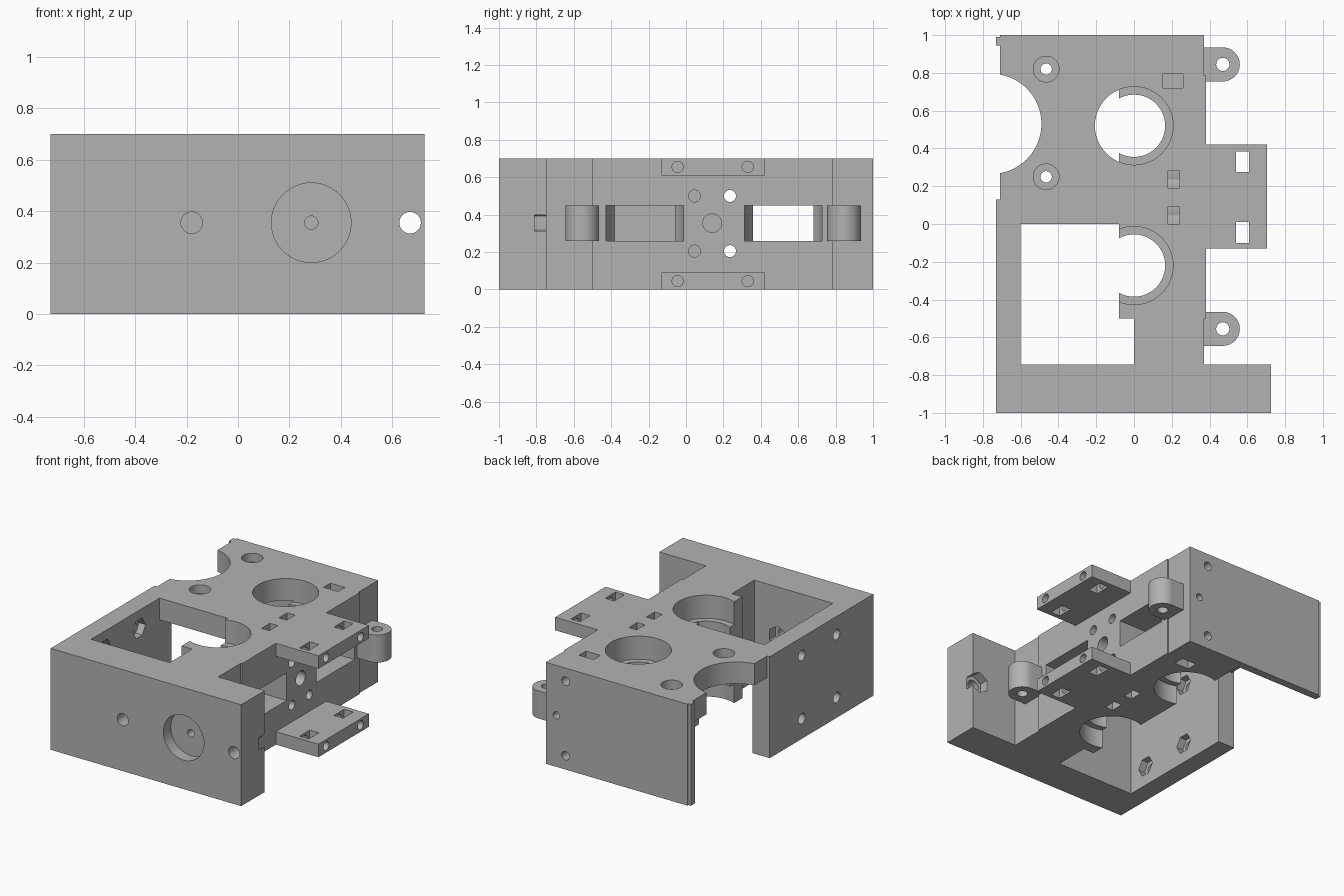
import bpy, bmesh, math
from mathutils import Matrix

cube = bpy.data.objects.get("Cube")
if cube:
    bpy.data.objects.remove(cube, do_unlink=True)

grey = bpy.data.materials.new("matte_grey")
grey.use_nodes = True
grey.diffuse_color = (0.45, 0.45, 0.45, 1)
grey.node_tree.nodes["Principled BSDF"].inputs["Base Color"].default_value = grey.diffuse_color


def make(name, bm):
    mesh = bpy.data.meshes.new(name)
    bm.to_mesh(mesh)
    bm.free()
    ob = bpy.data.objects.new(name, mesh)
    bpy.context.collection.objects.link(ob)
    mesh.materials.append(grey)
    return ob


def box(name, x0, x1, y0, y1, z0, z1):
    bm = bmesh.new()
    bmesh.ops.create_cube(bm, size=1)
    for v in bm.verts:
        v.co.x = x1 if v.co.x > 0 else x0
        v.co.y = y1 if v.co.y > 0 else y0
        v.co.z = z1 if v.co.z > 0 else z0
    return make(name, bm)


def rod(name, axis, u, v, r, a, b, sides=48):
    """Cylinder along an axis from a to b; u, v are the other two coordinates."""
    m = (a + b) / 2
    pos = {"X": (m, u, v), "Y": (u, m, v), "Z": (u, v, m)}[axis]
    turn = {"X": Matrix.Rotation(math.pi / 2, 4, "Y"),
            "Y": Matrix.Rotation(math.pi / 2, 4, "X"), "Z": Matrix()}[axis]
    bm = bmesh.new()
    bmesh.ops.create_cone(bm, cap_ends=True, segments=sides, radius1=r, radius2=r,
                          depth=b - a, matrix=Matrix.Translation(pos) @ turn)
    return make(name, bm)


def apply_all(target, parts, operation):
    for part in parts:
        part.hide_render = True
        mod = target.modifiers.new(part.name, "BOOLEAN")
        mod.operation, mod.solver, mod.object = operation, "EXACT", part
    bpy.context.view_layer.update()
    graph = bpy.context.evaluated_depsgraph_get()
    mesh = bpy.data.meshes.new_from_object(target.evaluated_get(graph))
    target.modifiers.clear()
    target.data = mesh
    for part in parts:
        bpy.data.objects.remove(part, do_unlink=True)


H = 0.70
MID = 0.355
BORES = (-0.22, 0.52)

# Solid masses
body = box("carriage_body", -0.08, 0.38, -0.5, 0.785, 0, H)
solids = [
    box("front_neck", 0, 0.37, -0.8, -0.45, 0, H),
    box("back_block", -0.08, 0.37, 0.7, 1, 0, H),
    box("front_plate", -0.73, 0.725, -1, -0.745, 0, H),
    box("side_wall", -0.73, -0.6, -0.9, 0.13, 0, H),
    box("motor_shelf", -0.71, 0, 0, 0.97, H - 0.15, H),
    box("back_wall", -0.71, 0, 0.945, 1, 0, H),
    box("back_lip", -0.73, -0.69, 0.945, 0.99, 0, H),
]
for z0, z1 in ((0, 0.09), (0.61, H)):
    solids.append(box("belt_tab", 0.3, 0.705, -0.13, 0.42, z0, z1))
for y in (-0.555, 0.845):
    solids.append(box("lug_arm", 0.3, 0.47, y - 0.09, y + 0.09, 0.26, 0.45))
    solids.append(rod("lug_end", "Z", 0.47, y, 0.09, 0.26, 0.45))
apply_all(body, solids, "UNION")

# Bearing bores, their seats and the roller windows
cuts = [rod("motor_notch", "Z", -0.755, 0.53, 0.265, -0.1, 0.8, 64)]
for y in BORES:
    cuts += [
        rod("bore", "Z", 0, y, 0.165, -0.1, 0.8),
        rod("top_seat", "Z", 0, y, 0.207, H - 0.16, 0.8),
        rod("bottom_seat", "Z", 0, y, 0.207, -0.1, 0.13),
        rod("roller_space", "Z", 0.05, y, 0.207, 0.26, 0.45),
        box("roller_window", 0.05, 0.4, y - 0.207, y + 0.207, 0.26, 0.45),
    ]

# Lug holes and motor screw holes with counterbores
for y in (-0.555, 0.845):
    cuts.append(rod("lug_hole", "Z", 0.47, y, 0.035, 0.2, 0.5, 24))
for y in (0.25, 0.82):
    cuts.append(rod("motor_screw", "Z", -0.465, y, 0.03, 0.4, 0.8, 24))
    cuts.append(rod("motor_screw_head", "Z", -0.465, y, 0.068, 0.64, 0.8, 32))

# Nut slots and screw holes, upper and lower
for z0, z1, zs in ((-0.05, 0.12, 0.045), (0.58, 0.75, 0.655)):
    for y in (-0.045, 0.33):
        cuts.append(box("tab_slot", 0.54, 0.61, y - 0.055, y + 0.055, z0, z1))
        cuts.append(rod("tab_screw", "X", y, zs, 0.03, 0.45, 0.75, 24))
    cuts.append(box("back_nut_slot", 0.15, 0.26, 0.72, 0.795, z0, z1))
    cuts.append(rod("back_screw", "Y", 0.22, 0.095 if zs < MID else 0.61, 0.03, 0.75, 1.05, 24))
cuts.append(rod("back_middle_screw", "Y", 0.29, MID, 0.025, 0.8, 1.05, 24))
for y in (0.045, 0.235):
    cuts.append(box("mount_nut_slot_low", 0.18, 0.24, y - 0.045, y + 0.045, -0.05, 0.24))
    cuts.append(box("mount_nut_slot_high", 0.18, 0.24, y - 0.045, y + 0.045, 0.47, 0.75))
    for z in (0.205, 0.5):
        cuts.append(rod("mount_screw", "X", y, z, 0.032, -0.2, 0.45, 24))
cuts.append(rod("mount_centre", "X", 0.14, MID, 0.05, 0.2, 0.45, 32))

# Front plate holes
cuts += [
    rod("spring_seat", "Y", 0.285, MID, 0.155, -1.05, -0.92),
    rod("spring_hole", "Y", 0.285, MID, 0.026, -1.05, -0.4, 24),
    rod("guide_hole", "Y", -0.18, MID, 0.042, -1.05, -0.7, 24),
    rod("guide_nut", "Y", -0.18, MID, 0.075, -0.81, -0.7, 6),
    rod("corner_hole", "Y", 0.67, MID, 0.042, -1.05, -0.7, 24),
    rod("corner_nut", "Y", 0.67, MID, 0.075, -0.81, -0.7, 6),
]

# Side wall screws with hexagonal nut pockets on the inside
for y in (-0.6, -0.22):
    for z in (0.14, 0.575):
        cuts.append(rod("wall_screw", "X", y, z, 0.036, -0.8, -0.55, 24))
        cuts.append(rod("wall_nut", "X", y, z, 0.068, -0.65, -0.55, 6))
apply_all(body, cuts, "DIFFERENCE")

bpy.context.view_layer.objects.active = body
body.select_set(True)
bpy.ops.object.shade_smooth_by_angle(angle=math.radians(30))
